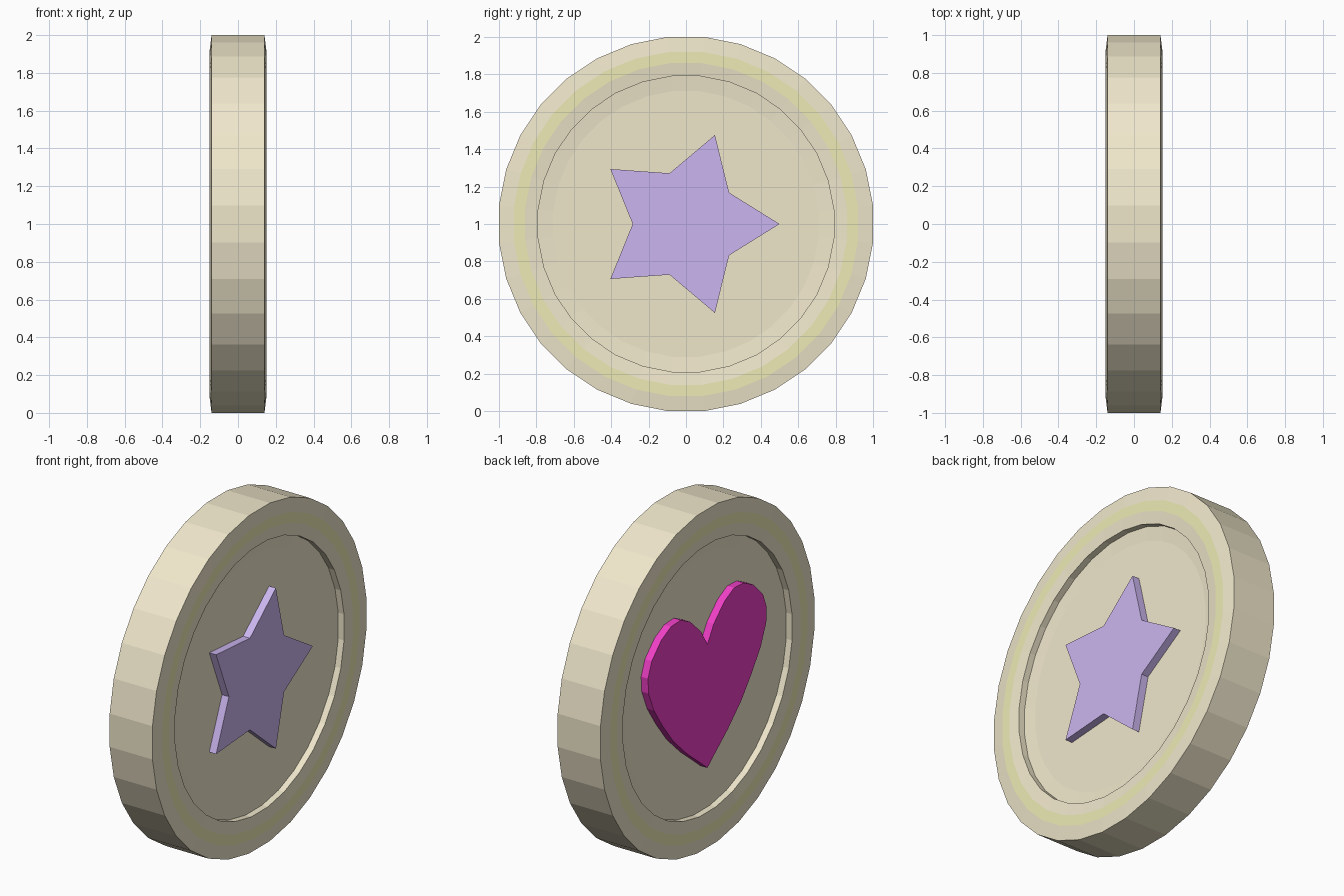
import bpy, math

if "Cube" in bpy.data.objects:
    bpy.data.objects.remove(bpy.data.objects["Cube"])

SIDES = 32
K = 1 / math.cos(math.pi / SIDES)  # keeps the flat-to-flat size exact


def material(name, rgb):
    m = bpy.data.materials.new(name)
    m.diffuse_color = (*rgb, 1)
    m.use_nodes = True
    m.node_tree.nodes["Principled BSDF"].inputs["Base Color"].default_value = m.diffuse_color
    return m


def mesh_object(name, verts, faces, mats):
    me = bpy.data.meshes.new(name)
    me.from_pydata(verts, [], faces)
    for m in mats:
        me.materials.append(m)
    ob = bpy.data.objects.new(name, me)
    bpy.context.collection.objects.link(ob)
    return ob


def emblem(name, outline, x0, x1, mat):
    """Extrude a (y, z) outline, counter-clockwise seen from +x, from x0 up to x1."""
    n = len(outline)
    verts = [(x, y, 1 + z) for x in (x0, x1) for y, z in outline]
    faces = [list(range(n))[::-1], list(range(n, 2 * n))]
    faces += [(i, (i + 1) % n, n + (i + 1) % n, n + i) for i in range(n)]
    if x1 < x0:
        faces = [f[::-1] for f in faces]
    return mesh_object(name, verts, faces, [mat])


cream = material("cream", (0.87, 0.80, 0.60))
yellow = material("yellow", (0.85, 0.83, 0.46))
purple = material("purple", (0.60, 0.47, 0.87))
pink = material("pink", (0.87, 0.05, 0.57))

# Coin body: (radius, x) profile mirrored to both faces and revolved about x
half = [(0.71, 0.095), (0.79, 0.103), (0.79, 0.141), (0.86, 0.15), (0.92, 0.15), (1.0, 0.14)]
profile = half + [(r, -x) for r, x in reversed(half)]
verts, faces = [], []
for r, x in profile:
    for i in range(SIDES):
        a = 2 * math.pi * (i + 0.5) / SIDES
        verts.append((x, r * K * math.cos(a), 1 + r * K * math.sin(a)))
for j in range(len(profile) - 1):
    for i in range(SIDES):
        k = (i + 1) % SIDES
        faces.append((j * SIDES + i, (j + 1) * SIDES + i, (j + 1) * SIDES + k, j * SIDES + k))
last = (len(profile) - 1) * SIDES
faces.append(list(range(SIDES)))
faces.append([last + i for i in range(SIDES)][::-1])
coin = mesh_object("coin_body", verts, faces, [cream, yellow])

# Yellow ring on the flat crest of each rim
for p in coin.data.polygons:
    if p.index // SIDES in (3, 7) and p.index < len(faces) - 2:
        p.material_index = 1

# Raised star on the right face
star = []
for i in range(10):
    r = 0.285 if i % 2 else 0.5
    a = math.pi * i / 5
    star.append((r * math.cos(a), r * math.sin(a)))
emblem("star", star, 0.09, 0.14, purple)

# Raised heart on the left face
side = [(0.06, -0.48), (0.19, -0.375), (0.32, -0.25), (0.42, -0.12), (0.50, 0.0),
        (0.55, 0.12), (0.555, 0.21), (0.52, 0.30), (0.43, 0.39), (0.34, 0.435),
        (0.25, 0.44), (0.16, 0.395), (0.06, 0.30)]
heart = [(0, -0.53)] + side + [(0, 0.20)] + [(-y, z) for y, z in reversed(side)]
emblem("heart", heart, -0.09, -0.14, pink)
